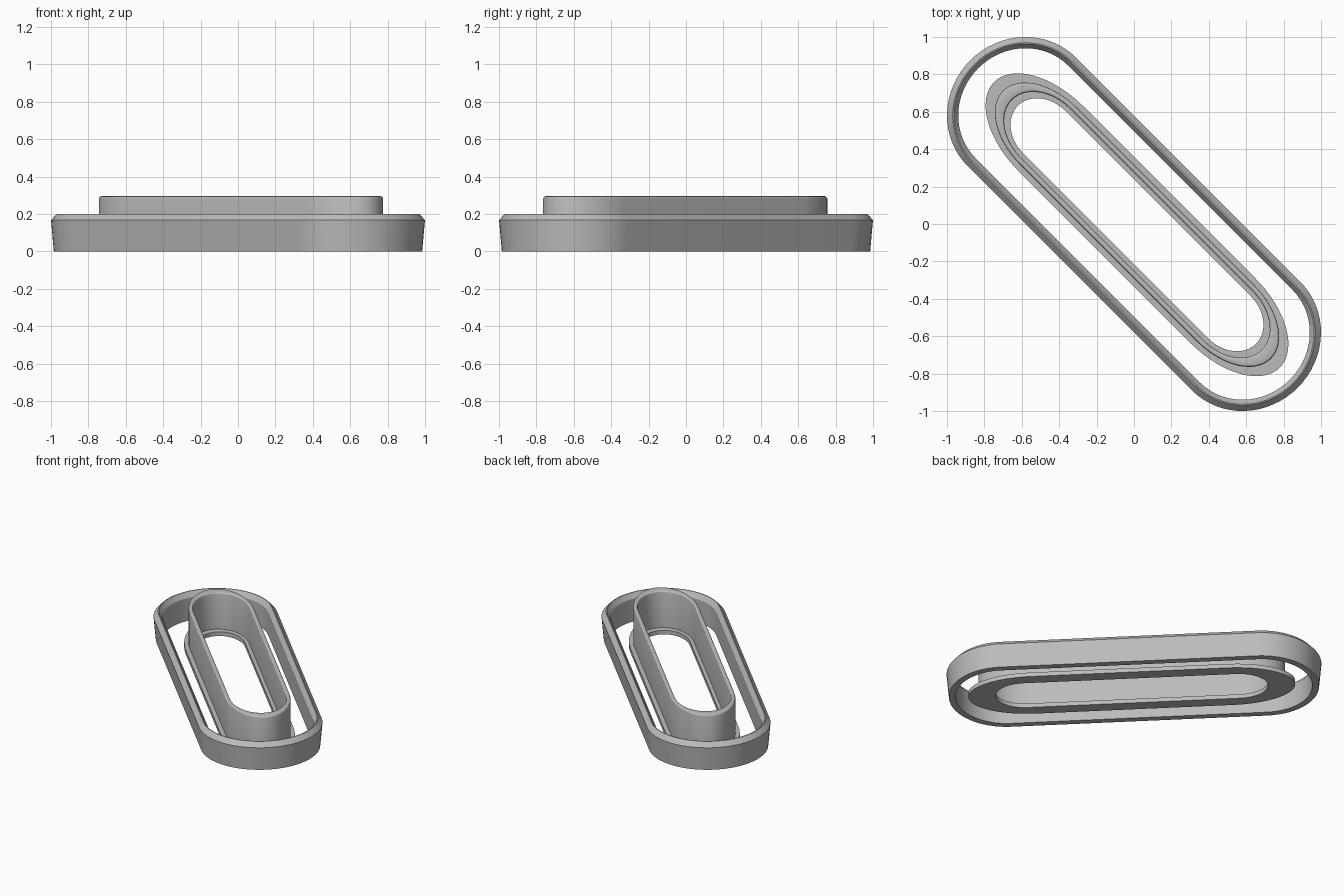
import bpy, bmesh, math
from mathutils import Matrix

cube = bpy.data.objects.get("Cube")
if cube:
    bpy.data.objects.remove(cube)

grey = bpy.data.materials.new("plain_grey")
grey.use_nodes = True
GREY = (0.5, 0.5, 0.5, 1)
grey.diffuse_color = GREY
grey.node_tree.nodes["Principled BSDF"].inputs["Base Color"].default_value = GREY

STEPS = 32  # segments per rounded end


def slot(c, a, b, offset=0):
    """Long slot outline: straight sides at +-b, elliptical ends of depth a beyond +-c."""
    pts = []
    for side in (1, -1):
        for i in range(STEPS + 1):
            t = math.pi * (i / STEPS - 0.5)
            nx, ny = math.cos(t) / a, math.sin(t) / b
            n = math.hypot(nx, ny)
            x = c + a * math.cos(t) + offset * nx / n
            y = b * math.sin(t) + offset * ny / n
            pts.append((side * x, side * y))
    return pts


def ring(name, section, centre=(0, 0)):
    """Closed ring through a loop of (outline, offset, z) cross-section corners."""
    bm = bmesh.new()
    loops = [[bm.verts.new((x, y, z)) for x, y in slot(*outline, offset)]
             for outline, offset, z in section]
    for k, low in enumerate(loops):
        high = loops[(k + 1) % len(loops)]
        for i in range(len(low)):
            j = (i + 1) % len(low)
            bm.faces.new((low[i], low[j], high[j], high[i]))
    bmesh.ops.recalc_face_normals(bm, faces=bm.faces)
    bm.transform(Matrix.Translation((*centre, 0)) @ Matrix.Rotation(-math.pi / 4, 4, 'Z'))
    mesh = bpy.data.meshes.new(name)
    bm.to_mesh(mesh)
    bm.free()
    mesh.materials.append(grey)
    obj = bpy.data.objects.new(name, mesh)
    bpy.context.collection.objects.link(obj)
    bpy.ops.object.select_all(action='DESELECT')
    bpy.context.view_layer.objects.active = obj
    obj.select_set(True)
    bpy.ops.object.shade_smooth_by_angle(angle=math.radians(25))


# Outer band: flared wall with a chamfered top
band = (0.848, 0.39, 0.41)
ring("outer_band", [(band, -0.015, 0), (band, 0, 0.167), (band, -0.03, 0.2),
                    (band, -0.036, 0.2), (band, -0.06, 0.165), (band, -0.06, 0)])

# Inner collar: base flange, upright wall with rounded rim, and inner ledge
flange = (0.65, 0.43, 0.245)
wall_out = (0.67, 0.343, 0.215)
wall_in = (0.69, 0.254, 0.185)
opening = (0.70, 0.20, 0.16)
R = 0.014
rim = [(wall_out, -R + R * math.cos(t), 0.295 - R + R * math.sin(t))
       for t in (0, math.pi / 6, math.pi / 3, math.pi / 2)]
rim += [(wall_in, R - R * math.sin(t), 0.295 - R + R * math.cos(t))
        for t in (0, math.pi / 6, math.pi / 3, math.pi / 2)]
ring("inner_collar", [(opening, 0, 0), (flange, 0, 0), (flange, 0, 0.03), (wall_out, 0, 0.03),
                      *rim, (wall_in, 0, 0.03), (opening, 0, 0.03)], (0.016, -0.004))
